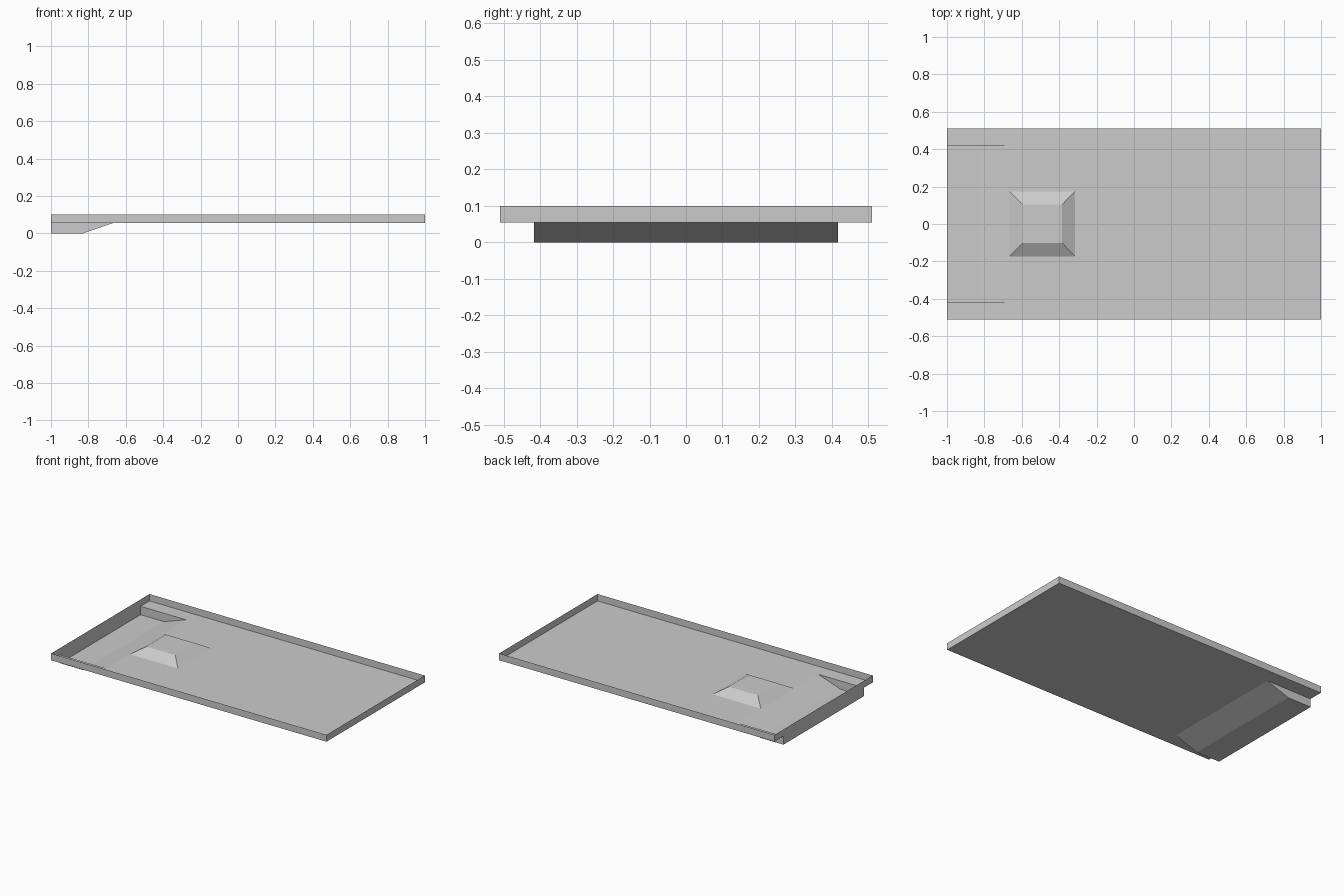
import bpy

if "Cube" in bpy.data.objects:
    bpy.data.objects.remove(bpy.data.objects["Cube"])

L, W = 1.0, 0.51            # half length, half width
FLOOR, RIM = 0.055, 0.10    # floor level, rim level
RW = 0.417                  # half width of the sunken well
PROFILE = [(-L, 0), (-0.83, 0), (-0.67, FLOOR)]   # well bottom and ramp (x, z)


def add_object(name, faces):
    """Make a flat-shaded object from polygons, welding shared corners."""
    verts, index, polys = [], {}, []
    for face in faces:
        poly = []
        for p in face:
            key = tuple(round(c, 5) for c in p)
            if key not in index:
                index[key] = len(verts)
                verts.append(key)
            poly.append(index[key])
        polys.append(poly)
    mesh = bpy.data.meshes.new(name)
    mesh.from_pydata(verts, [], polys)
    mesh.update()
    ob = bpy.data.objects.new(name, mesh)
    bpy.context.collection.objects.link(ob)
    return ob


def rect(x0, x1, y0, y1, z):
    return [(x0, y0, z), (x1, y0, z), (x1, y1, z), (x0, y1, z)]


def bands(lower, upper):
    """Side quads joining two loops of equal length."""
    n = len(lower)
    return [[lower[i], lower[(i + 1) % n], upper[(i + 1) % n], upper[i]]
            for i in range(n)]


# Tray floor with an opening for the well
ramp_x = PROFILE[-1][0]
add_object("tray_floor", [
    [(ramp_x, -W, FLOOR), (L, -W, FLOOR), (L, W, FLOOR),
     (ramp_x, W, FLOOR), (ramp_x, RW, FLOOR), (ramp_x, -RW, FLOOR)],
    rect(-L, ramp_x, -W, -RW, FLOOR),
    rect(-L, ramp_x, RW, W, FLOOR),
])

# Thin upright rim
add_object("tray_rim", bands(rect(-L, L, -W, W, FLOOR), rect(-L, L, -W, W, RIM)))

# Sunken well: bottom, ramp, two cheeks and end wall
well = [[(a[0], -RW, a[1]), (b[0], -RW, b[1]), (b[0], RW, b[1]), (a[0], RW, a[1])]
        for a, b in zip(PROFILE, PROFILE[1:])]
for s in (-1, 1):
    cheek = [(x, s * RW, z) for x, z in PROFILE] + [(-L, s * RW, FLOOR)]
    well.append(cheek if s < 0 else cheek[::-1])
well.append([(-L, RW, 0), (-L, -RW, 0), (-L, -RW, FLOOR), (-L, RW, FLOOR)])
add_object("sunken_well", well)

# Raised block with sloping sides
base = rect(-0.665, -0.315, -0.173, 0.175, FLOOR)
top = rect(-0.595, -0.385, -0.101, 0.104, RIM - 0.003)
add_object("raised_block", bands(base, top) + [top])
